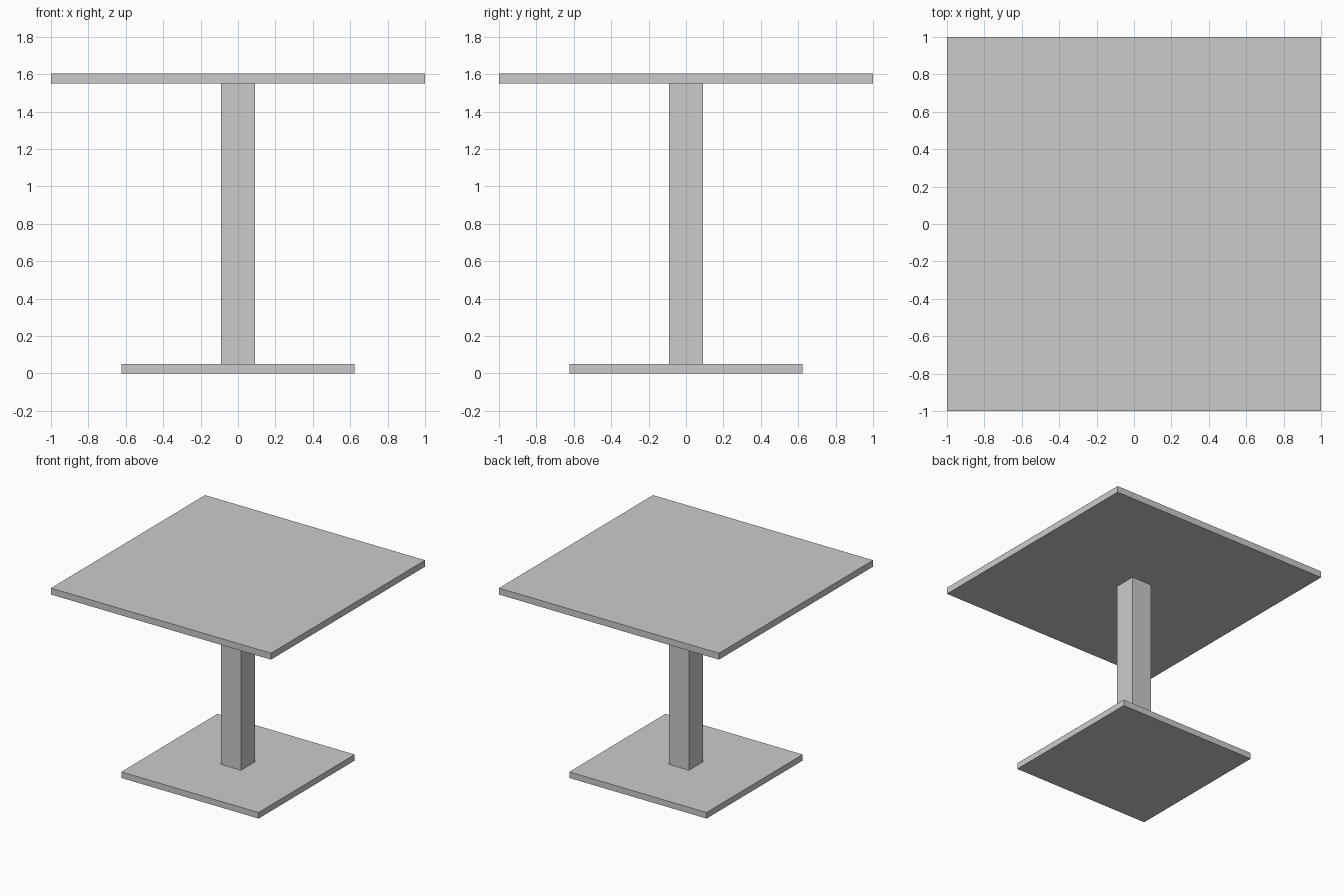
import bpy

if "Cube" in bpy.data.objects:
    bpy.data.objects.remove(bpy.data.objects["Cube"])


def box(name, width, z0, z1):
    """Square box centred on the z axis, spanning z0 to z1."""
    bpy.ops.mesh.primitive_cube_add(size=1, location=(0, 0, (z0 + z1) / 2))
    obj = bpy.context.object
    obj.name = name
    obj.scale = (width, width, z1 - z0)
    bpy.ops.object.transform_apply(location=False, rotation=False, scale=True)
    return obj


BASE_TOP = 0.05
POST_TOP = 1.55

# Floor plate, central post and table top
box("base_plate", 1.248, 0.0, BASE_TOP)
box("post", 0.18, BASE_TOP, POST_TOP)
box("table_top", 2.0, POST_TOP, 1.603)
